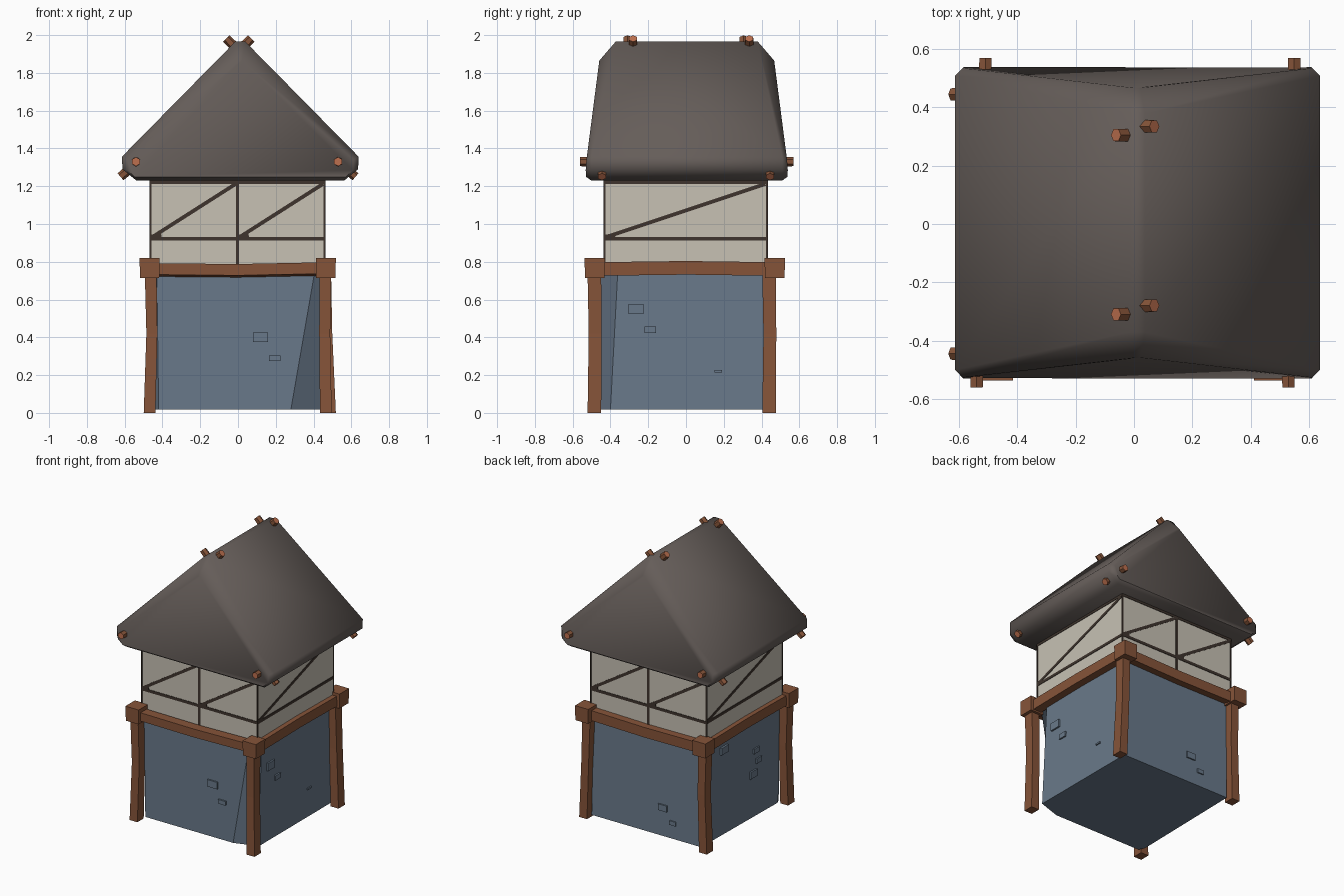
import bpy, bmesh, math
from mathutils import Vector, Matrix

if "Cube" in bpy.data.objects:
    bpy.data.objects.remove(bpy.data.objects["Cube"])


def material(name, r, g, b):
    lin = [((c / 255 + 0.055) / 1.055) ** 2.4 for c in (r, g, b)]
    m = bpy.data.materials.new(name)
    m.diffuse_color = (*lin, 1)
    m.use_nodes = True
    m.node_tree.nodes["Principled BSDF"].inputs["Base Color"].default_value = m.diffuse_color
    return m


ROOF = material("roof_grey", 101, 93, 89)
CREAM = material("cream_plaster", 199, 193, 180)
STONE = material("blue_stone", 105, 121, 138)
WOOD = material("brown_wood", 134, 84, 57)
DARK = material("dark_timber", 62, 52, 45)
PEG = material("peg_wood", 190, 112, 79)


def make(name, bm, mat):
    bmesh.ops.recalc_face_normals(bm, faces=bm.faces)
    me = bpy.data.meshes.new(name)
    bm.to_mesh(me)
    bm.free()
    me.materials.append(mat)
    ob = bpy.data.objects.new(name, me)
    bpy.context.collection.objects.link(ob)
    return ob


def loft(bm, rings):
    """Skin equal-length rings of points and cap both ends."""
    rows = [[bm.verts.new(p) for p in r] for r in rings]
    n = len(rows[0])
    for a, b in zip(rows, rows[1:]):
        for i in range(n):
            j = (i + 1) % n
            bm.faces.new((a[i], a[j], b[j], b[i]))
    bm.faces.new(rows[0][::-1])
    bm.faces.new(rows[-1])


def square(x, y, z, sx, sy):
    return [(x - sx, y - sy, z), (x + sx, y - sy, z), (x + sx, y + sy, z), (x - sx, y + sy, z)]


def bar(bm, a, b, normal, width, depth):
    """Box from a to b, depth measured along normal."""
    a, b, n = Vector(a), Vector(b), Vector(normal)
    d = (b - a).normalized()
    w = d.cross(n)
    m = Matrix((d * (b - a).length, n * depth, w * width)).transposed().to_4x4()
    m.translation = (a + b) / 2
    bmesh.ops.create_cube(bm, size=1, matrix=m)


# Stone base with the front right corner cut away
bm = bmesh.new()
loft(bm, [
    [(-.42, -.455, .018), (.28, -.455, .018), (.447, -.40, .018), (.447, .435, .018), (-.425, .435, .018), (-.44, -.41, .018)],
    [(-.43, -.455, .77), (.41, -.455, .77), (.44, -.36, .77), (.44, .42, .77), (-.43, .42, .77), (-.44, -.42, .77)]])
make("stone_base", bm, STONE)

# Walls: centre, direction along the wall (seen left to right from outside)
DIRS = {"front": (1, 0), "right": (0, 1), "back": (-1, 0), "left": (0, -1)}


def on_wall(side, dist, s, z):
    u = DIRS[side]
    return Vector((u[0] * s + u[1] * dist, u[1] * s - u[0] * dist, z))


def normal(side):
    u = DIRS[side]
    return Vector((u[1], -u[0], 0))


# Raised bricks: along wall, height, width, tall
BRICKS = {
    "front": (.453, [(.12, .40, .08, .05), (.195, .29, .06, .03)]),
    "right": (.441, [(-.265, .55, .08, .055), (-.19, .44, .06, .035), (.17, .22, .04, .012)]),
    "back": (.428, [(.12, .22, .07, .045), (.20, .13, .05, .03)]),
    "left": (.433, [(-.19, .63, .08, .05), (.17, .49, .06, .035), (.20, .41, .06, .035), (.14, .33, .08, .05)]),
}
bm = bmesh.new()
for side, (dist, items) in BRICKS.items():
    for s, z, w, h in items:
        bar(bm, on_wall(side, dist, s - w / 2, z), on_wall(side, dist, s + w / 2, z), normal(side), h, .026)
make("raised_bricks", bm, STONE)

# Corner posts with a slight bend, and chunky caps
for nx, x in (("left", -.468), ("right", .465)):
    for ny, y in (("front", -.485), ("back", .44)):
        bend = .012 if nx == "left" else -.006
        out = .022 if (nx, ny) == ("right", "back") else 0
        bm = bmesh.new()
        loft(bm, [square(x + out, y, 0, .031, .036),
                  square(x + bend + out / 2, y + .004, .42, .029, .034),
                  square(x + bend * .5, y, .73, .031, .036)])
        make(f"{ny}_{nx}_post", bm, WOOD)
        cy = -.483 if ny == "front" else .47
        bm = bmesh.new()
        loft(bm, [square(x, cy, .715, .051, .052), square(x, cy, .82, .053, .054)])
        make(f"{ny}_{nx}_cap", bm, WOOD)

# Ring beams between the caps, bowed a little in the middle
bm = bmesh.new()
for y in (-.48, .45):
    loft(bm, [[(x, y - .035, z - .03), (x, y + .035, z - .042), (x, y + .035, z + .03), (x, y - .035, z + .03)]
              for x, z in ((-.44, .762), (0, .758), (.44, .767))])
for x in (-.465, .462):
    loft(bm, [[(x - .033, y, z - .036), (x + .033, y, z - .036), (x + .033, y, z + .036), (x - .033, y, z + .036)]
              for y, z in ((-.45, .762), (0, .768), (.44, .762))])
make("ring_beams", bm, WOOD)

# Plaster upper storey
bm = bmesh.new()
loft(bm, [square(-.0025, -.0025, .74, .4625, .4325), square(-.0025, -.0025, 1.25, .4625, .4325)])
make("plaster_storey", bm, CREAM)

# Dark timber framing, same layout rotated around the storey
bm = bmesh.new()
for side in DIRS:
    wide = side in ("front", "back")
    half = .4625 if wide else .4325
    dist = .4325 if wide else .4625
    off = Vector((-.0025, -.0025, 0))

    def strip(s0, z0, s1, z1, w):
        bar(bm, on_wall(side, dist, s0, z0) + off, on_wall(side, dist, s1, z1) + off, normal(side), w, .006)

    strip(-half, .922, half, .922, .02)
    strip(-half, 1.222, half, 1.222, .018)
    for e in (-1, 1):
        strip(e * (half - .003), .78, e * (half - .003), 1.23, .009)
    spans = [(-half, 0), (0, half)] if wide else [(-half, half)]
    for a, b in spans:
        strip(a + .01, .93, b - .01, 1.212, .02)
        strip(a + .005, .928, a + .06, .936, .03)   # swollen brace foot
    if wide:
        strip(0, .78, 0, 1.23, .018)
make("timber_framing", bm, DARK)

# Roof: soft-edged gable prism lofted front to back
CX, CY = .012, .004


def mirrored(pts):
    """Half profile (x, y, z) from bottom to ridge, completed on the other side."""
    return [(-x, y, z) for x, y, z in pts] + [(x, y, z) for x, y, z in reversed(pts)]


body = mirrored([(.55, .505, 1.23), (.624, .505, 1.29), (.626, .505, 1.357), (.025, .375, 1.967)])
gable = mirrored([(.56, .533, 1.25), (.597, .535, 1.285), (.60, .531, 1.34), (.01, .463, 1.865)])


def ring(pts, sign):
    return [(x + CX, sign * y + CY, z) for x, y, z in pts]


bm = bmesh.new()
loft(bm, [ring(gable, -1), ring(body, -1), ring(body, 1), ring(gable, 1)])
roof = make("roof", bm, ROOF)
bpy.context.view_layer.objects.active = roof
roof.select_set(True)
bpy.ops.object.shade_smooth_by_angle(angle=math.radians(50))

# Pegs: outer end point, outward direction
pegs = []
for y, xs in ((-.562, (-.54, .53)), (.57, (-.51, .55))):
    pegs += [((x, y, 1.33), (0, math.copysign(1, y), 0)) for x in xs]
for y in (-.445, .445):
    pegs += [((-.622, y, 1.25), (-.7, 0, -.6)), ((.622, y, 1.25), (.7, 0, -.6))]
for y in (-.31, .305):
    pegs += [((-.062, y, 1.982), (-.7, 0, .7)), ((.07, y + .03, 1.982), (.7, 0, .7))]
bm = bmesh.new()
for tip, d in pegs:
    d = Vector(d).normalized()
    m = Matrix.Translation(Vector(tip) - d * .035) @ d.to_track_quat("Z", "Y").to_matrix().to_4x4()
    bmesh.ops.create_cone(bm, cap_ends=True, segments=6, radius1=.026, radius2=.024, depth=.07, matrix=m)
# End grain is lighter than the sides
make("roof_pegs", bm, WOOD)
pegs_ob = bpy.data.objects["roof_pegs"]
pegs_ob.data.materials.append(PEG)
for p in pegs_ob.data.polygons:
    if len(p.vertices) == 6:
        p.material_index = 1
